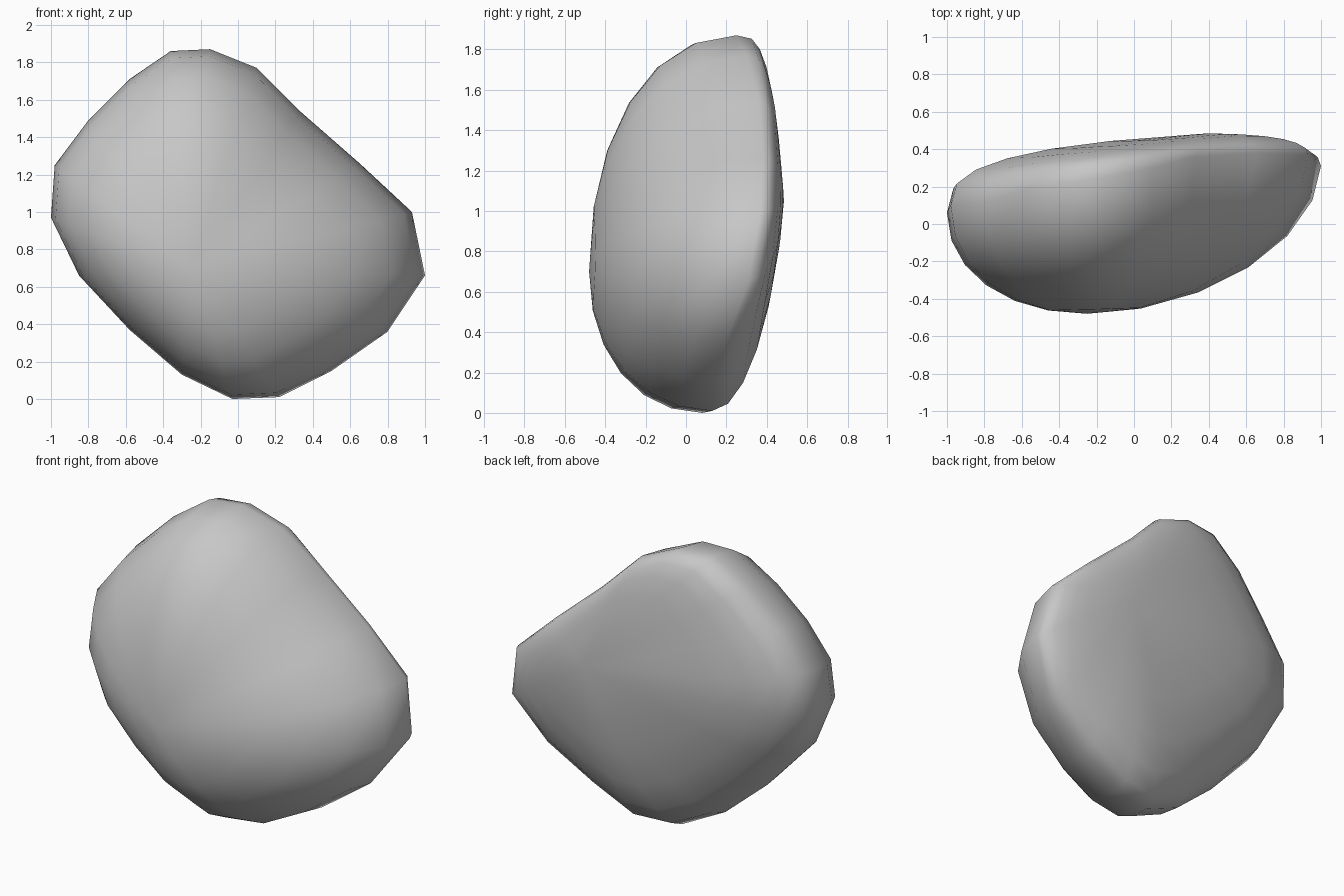
import bpy, bmesh
from math import sin, cos, pi

if "Cube" in bpy.data.objects:
    bpy.data.objects.remove(bpy.data.objects["Cube"], do_unlink=True)

# Widest outline of the boulder: x, z and the depth y where it is widest
rim = [(-.15, 1.87, .25), (.1, 1.77, .3), (.33, 1.54, .36), (.65, 1.26, .38),
       (.93, 1, .37), (1, .66, .31), (.8, .36, .2), (.5, .15, .14),
       (.22, .01, .13), (-.03, 0, .08), (-.3, .13, .03), (-.58, .37, 0),
       (-.85, .66, 0), (-1, .97, .06), (-.98, 1.25, .1), (-.8, 1.49, .12),
       (-.58, 1.71, .18), (-.36, 1.86, .22)]
front_tip = (-.25, -.48, .7)
back_tip = (.4, .485, 1.05)
STEPS = 6


def front_power(x, z):
    # The front falls away more directly on the left side
    return 2.1 - .25 * max(0, x)


def back_power(x, z):
    # The back is squarest at the top, rounder near the ground and on the left
    return 2 + min(1, z) * .8 + max(0, z - 1.4) - .4 * max(0, x) * min(1, z)


def front_tilt(x, z):
    return 0


def back_tilt(x, z):
    # The flat back leans away from its highest point
    return .05 * max(0, .5 - x) + .04 * abs(z - 1.1)


def ring(bm, tip, step, power_at, tilt_at):
    """Shrink the outline towards a tip along a rounded (superellipse) curve."""
    angle = step / STEPS * pi / 2
    verts = []
    for x, z, y in rim:
        power = 2 / power_at(x, z)
        across, along = cos(angle) ** power, sin(angle) ** power
        px = tip[0] + (x - tip[0]) * across
        pz = tip[2] + (z - tip[2]) * across
        depth = tip[1] - tilt_at(px, pz)
        verts.append(bm.verts.new((px, y + (depth - y) * along, pz)))
    return verts


bm = bmesh.new()
rows = [ring(bm, back_tip, s, back_power, back_tilt) for s in range(STEPS - 1, 0, -1)]
rows += [ring(bm, front_tip, s, front_power, front_tilt) for s in range(STEPS)]
count = len(rim)

# Skin between neighbouring rings
for a, b in zip(rows, rows[1:]):
    for i in range(count):
        j = (i + 1) % count
        bm.faces.new((a[i], a[j], b[j], b[i]))

# Close both ends with a fan
for row, tip in ((rows[0], back_tip), (rows[-1], front_tip)):
    centre = bm.verts.new(tip)
    for i in range(count):
        bm.faces.new((row[i], row[(i + 1) % count], centre))
bmesh.ops.recalc_face_normals(bm, faces=bm.faces)
for face in bm.faces:
    face.smooth = True

mesh = bpy.data.meshes.new("boulder")
bm.to_mesh(mesh)
bm.free()
boulder = bpy.data.objects.new("boulder", mesh)
bpy.context.collection.objects.link(boulder)

# Plain grey stone
stone = bpy.data.materials.new("grey stone")
stone.use_nodes = True
colour = (.57, .57, .57, 1)
stone.diffuse_color = colour
stone.node_tree.nodes["Principled BSDF"].inputs["Base Color"].default_value = colour
mesh.materials.append(stone)
